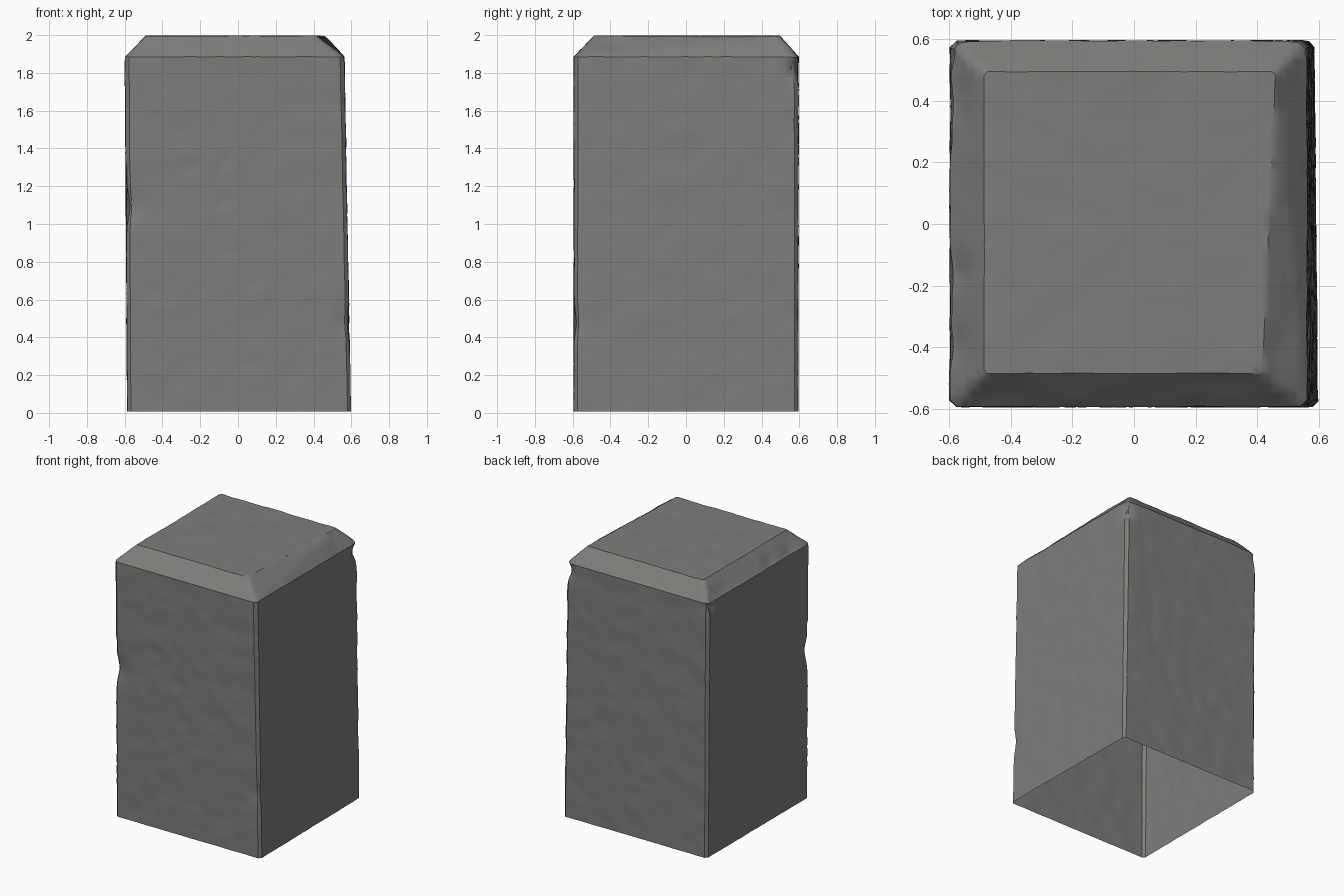
import bpy, bmesh, math, random
from mathutils import Vector, noise

if "Cube" in bpy.data.objects:
    bpy.data.objects.remove(bpy.data.objects["Cube"])

random.seed(4)

def octagon(x0, x1, y0, y1, z, c, skew=0.0):
    """Square ring with clipped corners; skew shifts the +x side along y."""
    ring = []
    for x, y in [(x0 + c, y0), (x1 - c, y0), (x1, y0 + c), (x1, y1 - c),
                 (x1 - c, y1), (x0 + c, y1), (x0, y1 - c), (x0, y0 + c)]:
        ring.append(Vector((x + (skew * y if x > 0 else 0), y, z)))
    return ring

# Chamfered, slightly leaning block
bm = bmesh.new()
rings = (octagon(-0.585, 0.592, -0.593, 0.593, 0.008, 0.018, -0.01)
         + octagon(-0.598, 0.562, -0.593, 0.595, 1.885, 0.022)
         + octagon(-0.487, 0.438, -0.485, 0.495, 1.996, 0.012, 0.045))
verts = [bm.verts.new(p) for p in rings]
bmesh.ops.convex_hull(bm, input=verts)
bmesh.ops.dissolve_limit(bm, angle_limit=math.radians(1.5),
                         verts=bm.verts[:], edges=bm.edges[:])

# Open underside
bmesh.ops.delete(bm, geom=[f for f in bm.faces if f.normal.z < -0.7], context='FACES')

# Even slicing gives enough detail for the rough surface
def slice_axis(axis, lo, hi, step):
    n = Vector((0, 0, 0))
    n[axis] = 1
    for i in range(1, int((hi - lo) / step)):
        bmesh.ops.bisect_plane(bm, geom=bm.verts[:] + bm.edges[:] + bm.faces[:],
                               plane_co=n * (lo + i * step), plane_no=n, dist=1e-5)

slice_axis(0, -0.61, 0.61, 0.03)
slice_axis(1, -0.61, 0.61, 0.03)
slice_axis(2, 0.0, 2.0, 0.03)
bmesh.ops.triangulate(bm, faces=[f for f in bm.faces if len(f.verts) > 4])
bmesh.ops.recalc_face_normals(bm, faces=bm.faces[:])
if sum(f.normal.dot(f.calc_center_median() - Vector((0, 0, 1))) for f in bm.faces) < 0:
    bmesh.ops.reverse_faces(bm, faces=bm.faces[:])
bm.normal_update()

# Chips and dents: centre, radius, depth
dents = [((0.57, 0.6, 1.82), 0.05, 0.045), ((-0.6, -0.6, 1.10), 0.09, 0.025),
         ((-0.6, -0.6, 1.28), 0.04, 0.012), ((0.58, -0.6, 0.48), 0.07, 0.015),
         ((-0.25, -0.6, 1.29), 0.04, 0.010), ((-0.07, -0.6, 1.33), 0.03, 0.010),
         ((-0.07, -0.6, 1.12), 0.05, 0.010), ((-0.6, -0.16, 0.6), 0.04, 0.012),
         ((-0.6, 0.56, 1.86), 0.05, 0.025)]
for i in range(9):
    dents.append(((-0.57, random.uniform(-0.45, 0.5), random.uniform(1.85, 1.93)),
                  random.uniform(0.03, 0.06), random.uniform(0.008, 0.018)))

# Rough stone surface
moves = []
for v in bm.verts:
    p = v.co
    d = 0.004 * noise.noise(p * 7) + 0.0025 * noise.noise(p * 17)
    for c, r, depth in dents:
        d -= depth * math.exp(-((p - Vector(c)).length / r) ** 2)
    moves.append(v.normal * d)
for v, m in zip(bm.verts, moves):
    v.co += m

mesh = bpy.data.meshes.new("stone_block")
bm.to_mesh(mesh)
bm.free()
block = bpy.data.objects.new("stone_block", mesh)
bpy.context.collection.objects.link(block)

stone = bpy.data.materials.new("grey_stone")
stone.diffuse_color = (0.205, 0.21, 0.197, 1)
stone.use_nodes = True
stone.node_tree.nodes["Principled BSDF"].inputs["Base Color"].default_value = stone.diffuse_color
mesh.materials.append(stone)

bpy.context.view_layer.objects.active = block
block.select_set(True)
bpy.ops.object.shade_smooth_by_angle(angle=math.radians(35))
